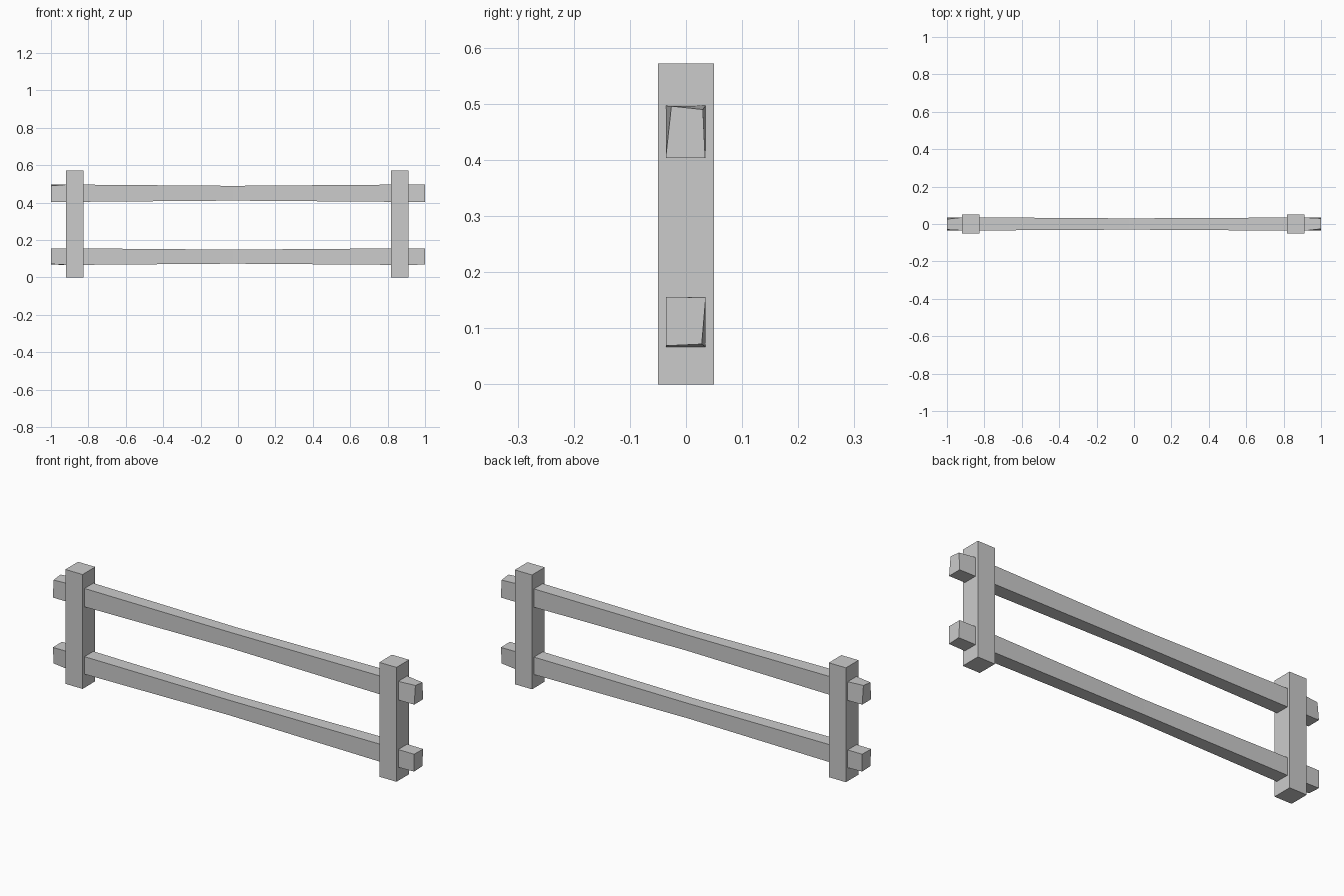
import bpy, bmesh

old = bpy.data.objects.get("Cube")
if old:
    bpy.data.objects.remove(old, do_unlink=True)

# One plain grey for the whole fence
grey = bpy.data.materials.new("weathered_grey")
grey.use_nodes = True
COLOUR = (0.6, 0.6, 0.6, 1)
grey.diffuse_color = COLOUR
grey.node_tree.nodes["Principled BSDF"].inputs["Base Color"].default_value = COLOUR


def loft(name, rings):
    """Skin four-cornered rings into a closed beam."""
    bm = bmesh.new()
    loops = [[bm.verts.new(p) for p in ring] for ring in rings]
    for a, b in zip(loops, loops[1:]):
        for i in range(4):
            j = (i + 1) % 4
            bm.faces.new((a[i], a[j], b[j], b[i]))
    bm.faces.new(loops[0])
    bm.faces.new(loops[-1])
    bmesh.ops.recalc_face_normals(bm, faces=bm.faces)
    mesh = bpy.data.meshes.new(name)
    bm.to_mesh(mesh)
    bm.free()
    mesh.materials.append(grey)
    obj = bpy.data.objects.new(name, mesh)
    bpy.context.collection.objects.link(obj)
    return obj


def rect(x, y0, y1, z0, z1):
    return [(x, y0, z0), (x, y1, z0), (x, y1, z1), (x, y0, z1)]


def turned(ring):
    """Half turn about z, keeping the corner order."""
    r = [(-x, -y, z) for x, y, z in ring]
    return [r[1], r[0], r[3], r[2]]


# Posts
for name, x0, x1 in (("right_post", -0.92, -0.825), ("left_post", 0.817, 0.912)):
    loft(name, [rect(x, -0.05, 0.05, 0, 0.572) for x in (x0, x1)])


# Rails: hewn ends, full section at the posts, slimmer in the middle
def rail(name, z0, z1, end):
    tip = [(1.0, y, z) for y, z in end]
    full = rect(0.91, -0.036, 0.035, z0, z1)
    middle = rect(-0.03, -0.03, 0.03, z0 + 0.007, z1 - 0.007)
    loft(name, [turned(tip), turned(full), middle, full, tip])


rail("upper_rail", 0.404, 0.497,
     [(-0.036, 0.404), (0.034, 0.404), (0.03, 0.49), (-0.026, 0.496)])
rail("lower_rail", 0.067, 0.156,
     [(-0.036, 0.069), (0.028, 0.072), (0.035, 0.155), (-0.036, 0.156)])
